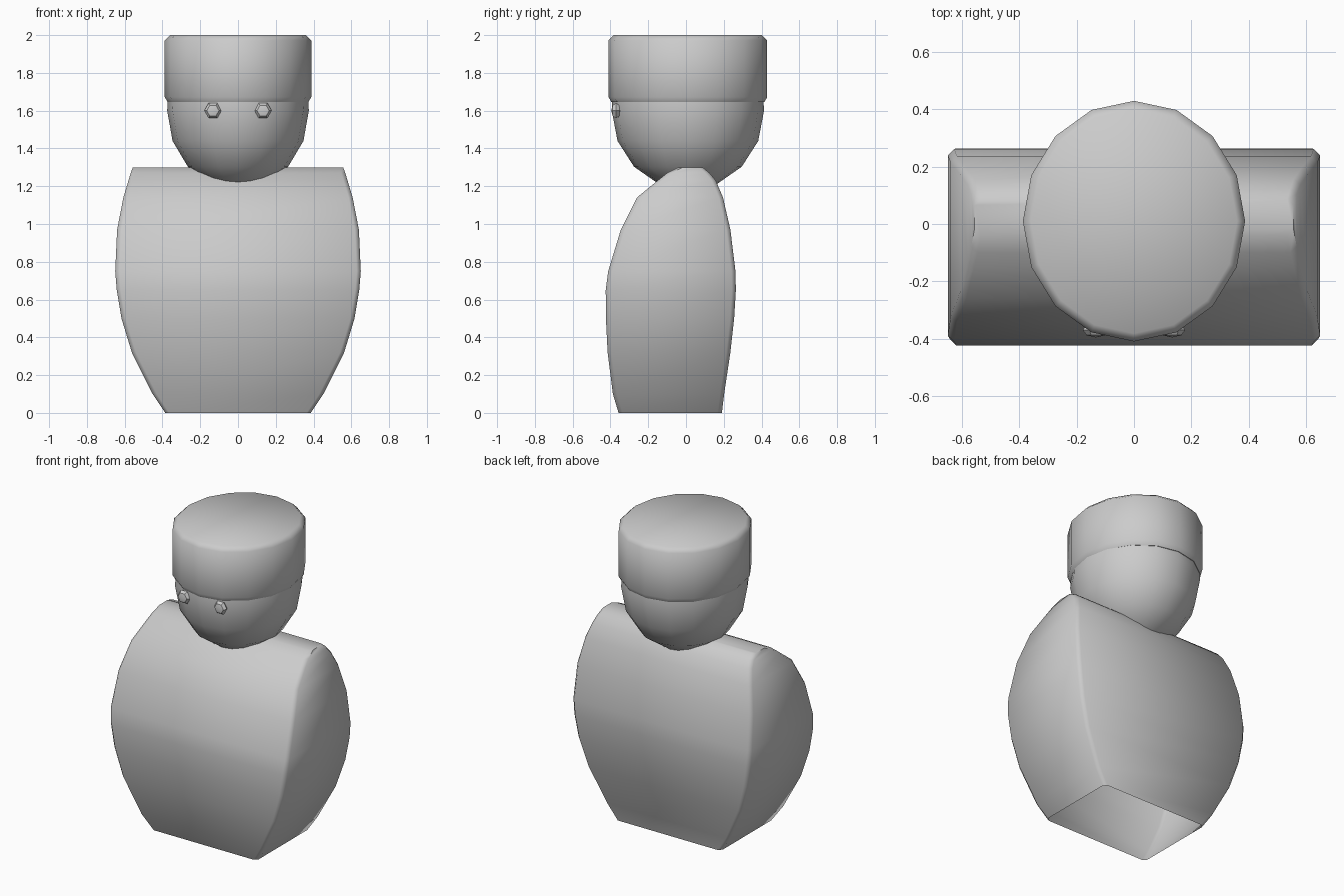
import bpy, bmesh
from math import sin, cos, pi, radians

if "Cube" in bpy.data.objects:
    bpy.data.objects.remove(bpy.data.objects["Cube"])


def finish(name, bm, angle=50):
    bmesh.ops.recalc_face_normals(bm, faces=bm.faces)
    mesh = bpy.data.meshes.new(name)
    bm.to_mesh(mesh)
    bm.free()
    mesh.shade_smooth()
    mesh.set_sharp_from_angle(angle=radians(angle))
    ob = bpy.data.objects.new(name, mesh)
    bpy.context.collection.objects.link(ob)
    return ob


def loft(name, rings, cap_start=True, cap_end=True, angle=50):
    bm = bmesh.new()
    loops = [[bm.verts.new(p) for p in ring] for ring in rings]
    for a, b in zip(loops, loops[1:]):
        n = len(a)
        for i in range(n):
            j = (i + 1) % n
            bm.faces.new((a[i], a[j], b[j], b[i]))
    if cap_start:
        bm.faces.new(loops[0])
    if cap_end:
        bm.faces.new(loops[-1])
    return finish(name, bm, angle)


def rect(z, w, y0, y1, b=0.022):
    # rectangle with chamfered corners
    return [(w - b, y0, z), (w, y0 + b, z), (w, y1 - b, z), (w - b, y1, z),
            (b - w, y1, z), (-w, y1 - b, z), (-w, y0 + b, z), (b - w, y0, z)]


def oval(z, rx, ry, n=16):
    return [(rx * cos(2 * pi * i / n), 0.01 + ry * sin(2 * pi * i / n), z) for i in range(n)]


# Body: height, half width, front y, back y (open underneath)
profile = [
    (0, .385, -.357, .19), (.1, .452, -.387, .202), (.32, .562, -.415, .235),
    (.5, .617, -.424, .255), (.65, .642, -.425, .264), (.75, .65, -.412, .262),
    (.97, .64, -.345, .235), (1.14, .607, -.26, .196), (1.23, .58, -.15, .158),
    (1.27, .568, -.10, .125), (1.3, .557, -.04, .088)]
loft("body", [rect(*p) for p in profile], cap_start=False)

# Head: lower half of an oval ball, running up into the hat
head = [oval(1.6 - .42 * sin(a), .375 * cos(a), .403 * cos(a))
        for a in (radians(d) for d in (85, 67.5, 45, 22.5, 0))]
head.append(oval(1.66, .372, .40))
loft("head", head)

# Hat: short drum with bevelled rims
loft("hat", [oval(1.645, .372, .405), oval(1.672, .388, .42),
             oval(1.972, .388, .42), oval(2.0, .36, .392)])

# Eyes: small six-sided beads
for side, label in ((-1, "left"), (1, "right")):
    bm = bmesh.new()
    bmesh.ops.create_uvsphere(bm, u_segments=6, v_segments=4, radius=1)
    for v in bm.verts:
        x, y, z = v.co
        v.co = (side * .133 + .046 * y, -.37 - .026 * z, 1.6 + .046 * x)
    finish(label + "_eye", bm, 30)
